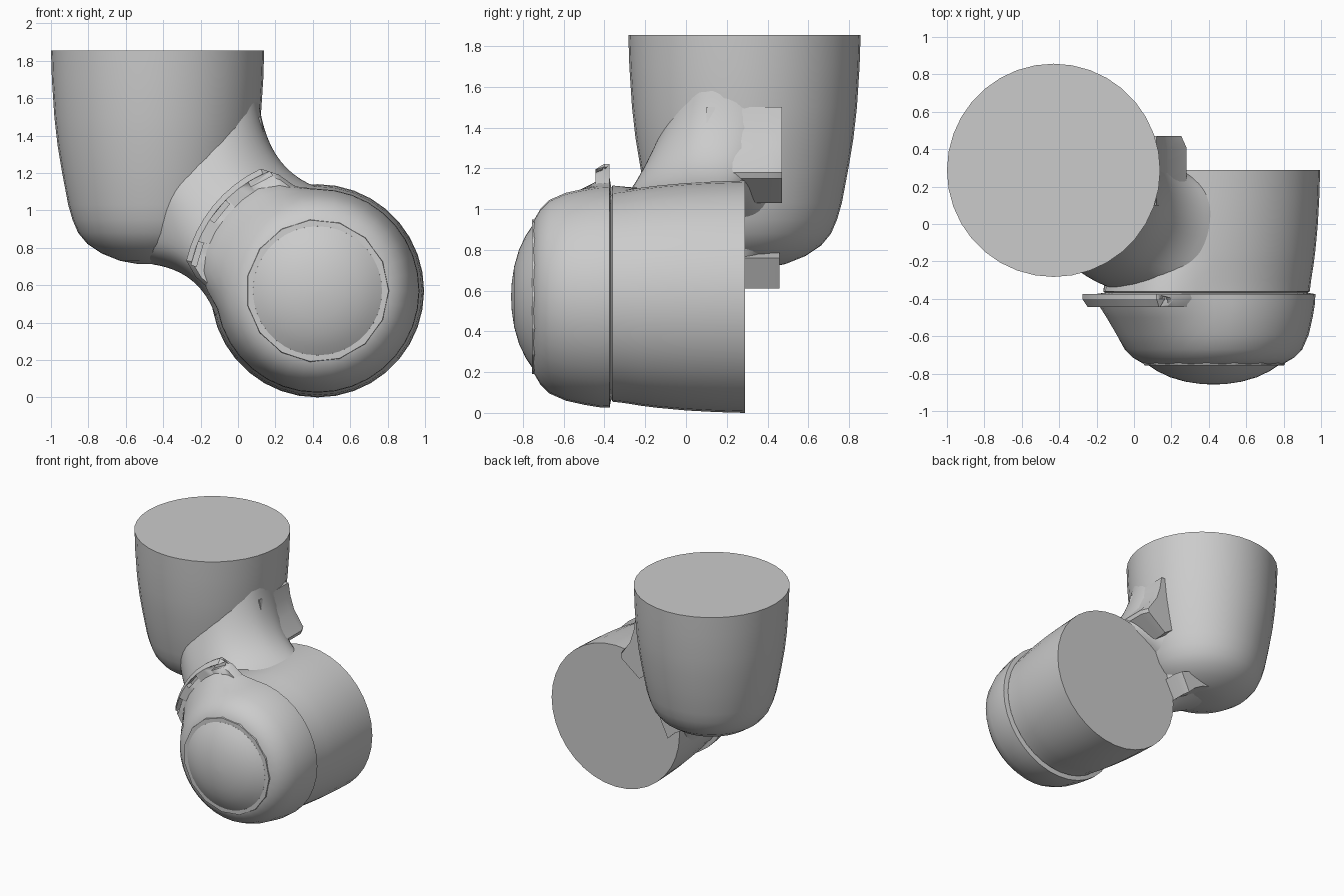
import bpy, bmesh, math
from mathutils import Vector, Matrix

if "Cube" in bpy.data.objects:
    bpy.data.objects.remove(bpy.data.objects["Cube"])

HX, HZ = 0.425, 0.57          # axis of the horizontal housing
VX, VY = -0.43, 0.287         # axis of the vertical housing


def finish(name, bm, angle=35):
    bmesh.ops.remove_doubles(bm, verts=bm.verts, dist=0.0005)
    bmesh.ops.recalc_face_normals(bm, faces=bm.faces)
    me = bpy.data.meshes.new(name)
    bm.to_mesh(me)
    bm.free()
    ob = bpy.data.objects.new(name, me)
    bpy.context.collection.objects.link(ob)
    bpy.ops.object.select_all(action='DESELECT')
    ob.select_set(True)
    bpy.context.view_layer.objects.active = ob
    bpy.ops.object.shade_smooth_by_angle(angle=math.radians(angle))
    return ob


def skin(bm, rings, closed=True):
    n = len(rings[0])
    for a, b in zip(rings, rings[1:]):
        for i in range(n if closed else n - 1):
            j = (i + 1) % n
            bm.faces.new((a[i], a[j], b[j], b[i]))


def lathe(name, profile, place, sides=36, angle=35):
    """Profile rows are (radius, height, bulge toward the neck)."""
    bm = bmesh.new()
    rings = []
    for r, h, b in profile:
        ring = []
        for i in range(sides):
            t = math.tau * i / sides
            ring.append(bm.verts.new(place(r + b * swell(t), h, t)))
        rings.append(ring)
    skin(bm, rings)
    bm.faces.new(rings[0])
    bm.faces.new(rings[-1])
    return finish(name, bm, angle)


def swell(t):
    d = math.degrees(t) - 142
    return min(1, 1.5 * math.cos(math.radians(d * 2))) if abs(d) < 45 else 0


def upright(r, h, t):
    return (VX + r * math.cos(t), VY + r * math.sin(t), h)


def forward(r, h, t):
    return (HX + r * math.cos(t), h, HZ + r * math.sin(t))


# Vertical housing: tapered cup with rounded bottom
lathe("vertical_housing", [
    (.57, 1.855, 0), (.565, 1.7, 0), (.552, 1.5, 0), (.535, 1.35, 0),
    (.51, 1.2, 0), (.478, 1.03, 0), (.455, .95, 0), (.425, .88, 0),
    (.375, .82, 0), (.30, .77, 0), (.20, .73, 0), (.1, .712, 0)], upright)

# Horizontal housing, swelling slightly where the neck joins the cover
lathe("horizontal_housing", [
    (.57, .29, 0), (.566, .15, 0), (.558, 0, 0), (.545, -.14, 0),
    (.535, -.22, .04), (.522, -.30, .08), (.515, -.36, .10), (.49, -.375, .1)], forward)

# Front cover with bevelled nose
lathe("front_cover", [
    (.49, -.365, .1), (.545, -.375, .12), (.542, -.43, .10), (.53, -.5, .06),
    (.51, -.59, .02), (.475, -.67, 0), (.43, -.715, 0), (.37, -.75, 0)], forward)
lathe("nose_ring", [(.385, -.73, 0), (.380, -.755, 0), (.34, -.757, 0)],
      forward, sides=15, angle=20)
lathe("nose_dome", [
    (.35, -.74, 0), (.345, -.757, 0), (.30, -.787, 0), (.23, -.82, 0),
    (.15, -.843, 0), (.07, -.855, 0), (.01, -.858, 0)], forward)

# Neck: quadratic fillets from the vertical to the horizontal housing
FILLETS = [
    ((.09, .10, 1.60), (.13, .05, 1.22), (.42, .00, 1.12)),
    ((-.10, -.11, 1.40), (-.02, -.22, 1.12), (.25, -.30, 1.06)),
    ((-.35, -.18, 1.12), (-.22, -.30, .98), (.00, -.36, .86)),
    ((-.45, -.08, .85), (-.27, -.28, .75), (-.09, -.33, .61)),
    ((-.47, .10, .73), (-.20, -.05, .68), (-.11, -.12, .45)),
    ((-.40, .35, .73), (-.20, .25, .70), (-.12, .20, .50)),
    ((-.12, .52, .92), (-.05, .42, .88), (-.03, .27, .90)),
    ((.08, .40, 1.50), (.12, .35, 1.20), (.30, .26, 1.11)),
]


def around(k, u):
    """Closed smooth curve through control point k of every fillet."""
    n, i = len(FILLETS), int(u)
    f = u - i
    a, b, c, d = (Vector(FILLETS[(i + o) % n][k]) for o in (-1, 0, 1, 2))
    return b + f * ((c - a) + f * ((2*a - 5*b + 4*c - d) + f * (3*b - a - 3*c + d))) * .5


bm = bmesh.new()
rings = []
for s in range(13):
    t = s / 12
    ring = []
    for i in range(64):
        p, c, q = (around(k, i / 8) for k in range(3))
        ring.append(bm.verts.new(p * (1 - t) ** 2 + c * 2 * t * (1 - t) + q * t * t))
    rings.append(ring)
skin(bm, rings)
finish("neck", bm, 50)


# Flanges left standing behind the neck
def flange(name, outline, y0, y1, taper):
    bm = bmesh.new()
    cx = sum(p[0] for p in outline) / len(outline)
    rings = []
    for y, s in ((y0, 1), (y1 - .06, 1), (y1, taper)):
        rings.append([bm.verts.new((cx + (x - cx) * s, y, z)) for x, z in outline])
    skin(bm, rings)
    bm.faces.new(rings[0])
    bm.faces.new(rings[-1])
    finish(name, bm, 30)


flange("upper_rear_flange", [(.02, 1.5), (.12, 1.5), (.14, 1.4), (.18, 1.3), (.28, 1.18),
                             (.27, 1.15), (.08, 1.03), (-.05, 1.1)], .1, .47, .82)
flange("lower_rear_flange", [(-.42, .74), (-.3, .71), (-.22, .67), (-.15, .61),
                             (-.07, .76), (-.3, .84)], .1, .46, .9)

# Raised lip on the cover, tapering out at both ends
bm = bmesh.new()
rings = []
STEPS = 12
for i in range(STEPS + 1):
    t = math.radians(102 + 78 * i / STEPS)
    e = min(1, 2.2 * math.sin(math.pi * i / STEPS))
    outer = .57 + .15 * e
    rings.append([bm.verts.new(forward(r, y, t)) for r, y in
                  ((.53, -.375), (outer, -.375), (outer, -.40), (outer - .03, -.445), (.53, -.445))])
skin(bm, rings)
bm.faces.new(rings[0])
bm.faces.new(rings[-1])
lip = finish("cover_lip", bm, 25)

# Three slots cut through the lip
bm = bmesh.new()
for deg in (117, 141, 163):
    t = math.radians(deg)
    m = (Matrix.Translation(forward(.672, -.43, t)) @ Matrix.Rotation(-t, 4, 'Y')
         @ Matrix.Diagonal((.028, .08, .13, 1)))
    bmesh.ops.create_cube(bm, size=1, matrix=m)
cutter = finish("slot_cutter", bm)
cutter.hide_render = True
cutter.hide_set(True)
mod = lip.modifiers.new("slots", 'BOOLEAN')
mod.object = cutter
mod.operation = 'DIFFERENCE'
mod.solver = 'EXACT'
